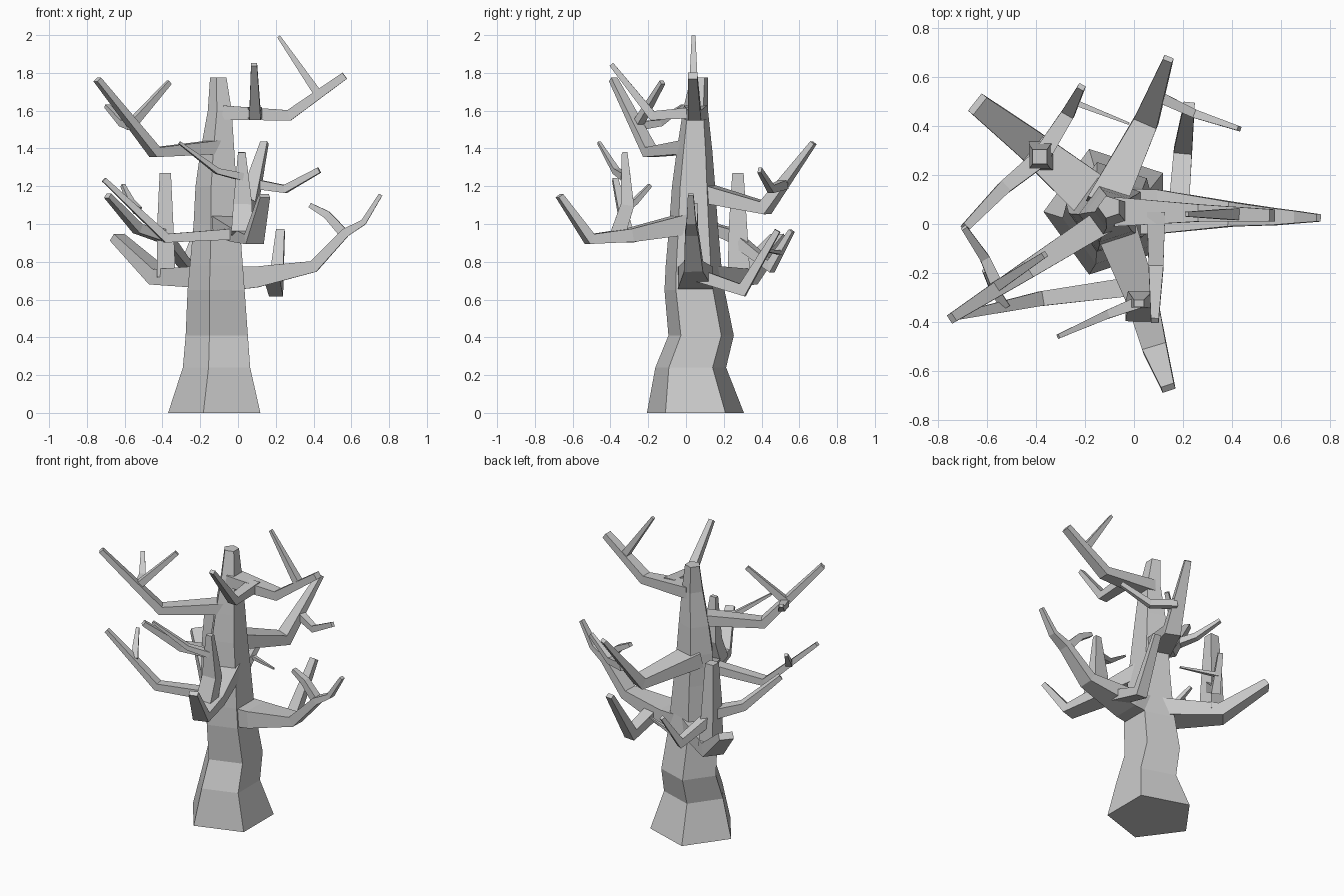
import bpy, bmesh, math
from mathutils import Vector


def loft(name, rings):
    """Skin a list of equal-sized point rings and cap both ends."""
    bm = bmesh.new()
    rows = [[bm.verts.new(p) for p in r] for r in rings]
    n = len(rows[0])
    for a, b in zip(rows, rows[1:]):
        for i in range(n):
            bm.faces.new((a[i], a[(i + 1) % n], b[(i + 1) % n], b[i]))
    bm.faces.new(rows[0][::-1])
    bm.faces.new(rows[-1])
    bmesh.ops.recalc_face_normals(bm, faces=bm.faces)
    me = bpy.data.meshes.new(name)
    bm.to_mesh(me)
    bm.free()
    ob = bpy.data.objects.new(name, me)
    bpy.context.collection.objects.link(ob)


def branch(name, *pts):
    """Four-sided tapering limb; each point is x, y, z, full width, full height."""
    P = [Vector(p[:3]) for p in pts]
    flat = P[-1] - P[0]
    flat.z = 0
    if flat.length < 0.03:
        flat = Vector((1, 0, 0))
    side = flat.normalized().cross(Vector((0, 0, 1)))
    rings = []
    for i, (c, p) in enumerate(zip(P, pts)):
        din = (c - P[i - 1]).normalized() if i else None
        dout = (P[i + 1] - c).normalized() if i < len(P) - 1 else None
        t = ((din or dout) + (dout or din)).normalized()
        s = (side - t * side.dot(t)).normalized()
        u = s.cross(t)
        k = 1 / max(0.6, t.dot(dout or din))
        w, h = p[3] / 2, p[4] / 2 * k
        rings.append([c + s * a * w + u * b * h
                      for a, b in ((1, 1), (-1, 1), (-1, -1), (1, -1))])
    loft(name, rings)


# Five-sided trunk: x, y, z, radius per ring
trunk = [(-.10, .05, 0, .27), (-.095, .025, .24, .197), (-.095, .08, .41, .182),
         (-.10, .045, .65, .167), (-.10, .04, .78, .155), (-.10, .04, 1.0, .135),
         (-.105, .04, 1.2, .12), (-.10, .045, 1.38, .1), (-.09, .05, 1.6, .07),
         (-.10, .07, 1.775, .048)]
loft("trunk", [[(x + r * math.cos(math.pi + i * math.tau / 5),
                 y + r * math.sin(math.pi + i * math.tau / 5), z)
                for i in range(5)] for x, y, z, r in trunk])

# Front limb with its upright, long left bough and twigs
branch("front_limb", (-.08, 0, 1.0, .17, .11), (.03, -.3, .94, .13, .07),
       (.085, -.51, .92, .1, .05), (.14, -.67, 1.15, .055, .03))
branch("front_upright", (.02, -.36, .95, .11, .08), (.025, -.31, 1.1, .1, .07),
       (.02, -.325, 1.38, .04, .03))
branch("front_upright_twig", (.02, -.32, 1.25, .05, .04), (-.11, -.37, 1.28, .035, .03),
       (-.31, -.46, 1.43, .018, .014))
branch("front_left_bough", (.03, -.25, .95, .08, .06), (-.38, -.305, .925, .06, .045),
       (-.71, -.375, 1.235, .03, .025))
branch("front_left_twig", (-.53, -.335, 1.07, .04, .04), (-.57, -.27, 1.12, .035, .03),
       (-.61, -.19, 1.205, .02, .02))

# Right limb with forked end and rear offshoot
branch("right_limb", (-.06, .05, .71, .19, .13), (.1, .05, .72, .18, .11),
       (.4, .04, .775, .1, .06), (.57, .03, .955, .07, .045),
       (.665, .028, 1.01, .05, .03), (.755, .025, 1.155, .03, .02))
branch("right_limb_fork", (.56, .035, .95, .05, .05), (.47, .04, 1.05, .045, .04),
       (.38, .045, 1.1, .03, .025))
branch("right_rear_offshoot", (.18, .03, .74, .085, .07), (.2, .3, .65, .075, .055),
       (.225, .485, .965, .045, .03))

# Back left limb with upright, side bough and hanging twig
branch("back_left_limb", (-.12, .07, .72, .2, .12), (-.42, .32, .72, .13, .08),
       (-.64, .49, .93, .09, .045))
branch("back_left_upright", (-.38, .28, .72, .12, .1), (-.385, .275, 1.0, .095, .085),
       (-.385, .275, 1.27, .06, .06))
branch("back_left_side_bough", (-.37, .28, .93, .075, .07), (-.53, .15, .975, .055, .05),
       (-.69, -.015, 1.15, .035, .03))
branch("back_left_twig", (-.37, .29, .9, .07, .06), (-.27, .45, .775, .055, .045),
       (-.215, .56, .965, .03, .025))
branch("back_left_fine_twig", (-.25, .5, .85, .025, .025), (-.02, .41, .86, .01, .01))

# Back limb with right-hand twig
branch("back_limb", (-.12, .07, 1.17, .16, .1), (.05, .42, 1.085, .1, .06),
       (.14, .675, 1.43, .04, .025))
branch("back_limb_twig", (.1, .52, 1.21, .045, .05), (.25, .45, 1.185, .035, .04),
       (.43, .39, 1.285, .02, .03))

# Upper left limb with two twigs
branch("upper_left_limb", (-.08, .04, 1.41, .11, .075), (-.44, -.19, 1.38, .075, .05),
       (-.745, -.385, 1.765, .04, .03))
branch("upper_left_inner_twig", (-.57, -.26, 1.52, .045, .045), (-.365, -.125, 1.75, .025, .025))
branch("upper_left_outer_twig", (-.56, -.25, 1.52, .05, .045), (-.61, -.14, 1.535, .04, .035),
       (-.695, -.015, 1.625, .025, .02))

# Upper right limb with tall tip twig and forward twig
branch("upper_right_limb", (-.08, .05, 1.59, .12, .075), (.27, .045, 1.575, .07, .055),
       (.565, .035, 1.785, .05, .04))
branch("upper_right_tall_twig", (.43, .04, 1.68, .05, .045), (.215, .04, 1.993, .02, .018))
branch("upper_right_forward_twig", (.09, .05, 1.59, .075, .06), (.09, -.18, 1.575, .06, .045),
       (.085, -.395, 1.845, .032, .025))
